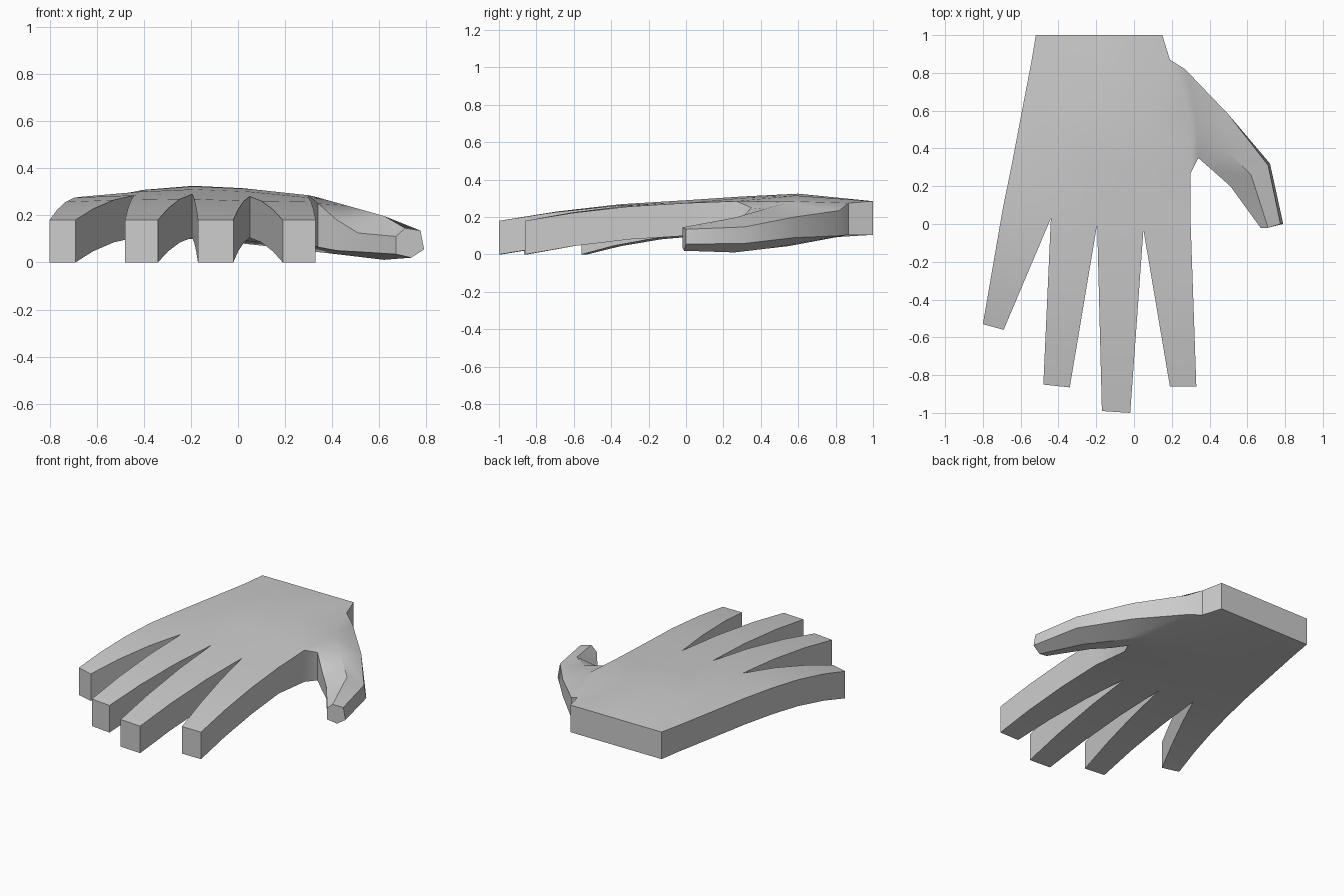
import bpy, bmesh, math

if "Cube" in bpy.data.objects:
    bpy.data.objects.remove(bpy.data.objects["Cube"])

bm = bmesh.new()


def loft(a, b):
    """Bridge two loops of vertices with quads."""
    for i in range(len(a)):
        j = (i + 1) % len(a)
        bm.faces.new((a[i], a[j], b[j], b[i]))


# Palm rows from wrist to knuckles: x, y, top z, bottom z
rows = [
    [(-.52, 1, .285, .105), (-.36, 1, .285, .105), (-.19, 1, .285, .105),
     (-.02, 1, .285, .105), (.15, 1, .285, .105)],
    [(-.545, .85, .28, .105), (-.40, .60, .308, .10), (-.19, .60, .325, .10),
     (.02, .59, .315, .08), (.30, .57, .285, .05)],
    [(-.65, .30, .28, .105), (-.42, .30, .30, .105), (-.19, .30, .31, .10),
     (.05, .28, .30, .09), (.30, .27, .285, .075)],
    [(-.695, .08, .275, .10), (-.44, .03, .285, .105), (-.195, 0, .29, .105),
     (.05, -.03, .28, .105), (.30, 0, .275, .10)],
]
top = [[bm.verts.new((x, y, t)) for x, y, t, b in r] for r in rows]
bot = [[bm.verts.new((x, y, b)) for x, y, t, b in r] for r in rows]
heel_t = bm.verts.new((.19, .87, .275))
heel_b = bm.verts.new((.19, .87, .105))

# Back and underside of the palm, with a five-sided patch at the thumb heel
for grid, heel in ((top, heel_t), (bot, heel_b)):
    for r in range(3):
        for c in range(4):
            f = [grid[r][c], grid[r][c + 1], grid[r + 1][c + 1], grid[r + 1][c]]
            if (r, c) == (0, 3):
                f.insert(2, heel)
            bm.faces.new(f)

# Palm side walls
for c in range(4):
    bm.faces.new((top[0][c], top[0][c + 1], bot[0][c + 1], bot[0][c]))
for r in range(3):
    bm.faces.new((top[r][0], top[r + 1][0], bot[r + 1][0], bot[r][0]))
bm.faces.new((top[0][4], heel_t, heel_b, bot[0][4]))
bm.faces.new((top[2][4], top[3][4], bot[3][4], bot[2][4]))

# Fingers: tip corners, drooping from the knuckle row
tips = [((-.80, -.53), (-.69, -.56)), ((-.48, -.85), (-.34, -.865)),
        ((-.17, -.99), (-.02, -1.0)), ((.19, -.86), (.33, -.86))]
droop = [(.35, .19), (.70, .55), (1, 1)]
for c, (left, right) in enumerate(tips):
    root = [top[3][c], top[3][c + 1], bot[3][c + 1], bot[3][c]]
    ends = [(*left, .18), (*right, .18), (*right, 0), (*left, 0)]
    prev = root
    for t, d in droop:
        loop = [bm.verts.new((v.co.x + (e[0] - v.co.x) * t,
                              v.co.y + (e[1] - v.co.y) * t,
                              v.co.z + (e[2] - v.co.z) * d))
                for v, e in zip(root, ends)]
        loft(prev, loop)
        prev = loop
    bm.faces.new(prev)

# Thumb: six-sided sections grown out of the palm's open side
thumb = [
    [(.34, .35, .25), (.33, .545, .278), (.27, .82, .235),
     (.27, .82, .10), (.33, .55, .045), (.34, .35, .065)],
    [(.42, .28, .18), (.46, .42, .242), (.50, .58, .20),
     (.50, .58, .09), (.46, .42, .03), (.42, .28, .05)],
    [(.51, .20, .125), (.62, .26, .197), (.71, .31, .147),
     (.72, .32, .06), (.62, .26, .011), (.51, .20, .045)],
    [(.67, -.02, .11), (.71, -.02, .145), (.775, 0, .135),
     (.79, 0, .055), (.735, -.01, .02), (.67, -.02, .035)],
]
prev = [top[2][4], top[1][4], heel_t, heel_b, bot[1][4], bot[2][4]]
for section in thumb:
    loop = [bm.verts.new(p) for p in section]
    loft(prev, loop)
    prev = loop
bm.faces.new(prev)

bmesh.ops.recalc_face_normals(bm, faces=bm.faces)
mesh = bpy.data.meshes.new("hand")
bm.to_mesh(mesh)
bm.free()
hand = bpy.data.objects.new("hand", mesh)
bpy.context.collection.objects.link(hand)
bpy.context.view_layer.objects.active = hand
hand.select_set(True)
bpy.ops.object.shade_smooth_by_angle(angle=math.radians(30))
